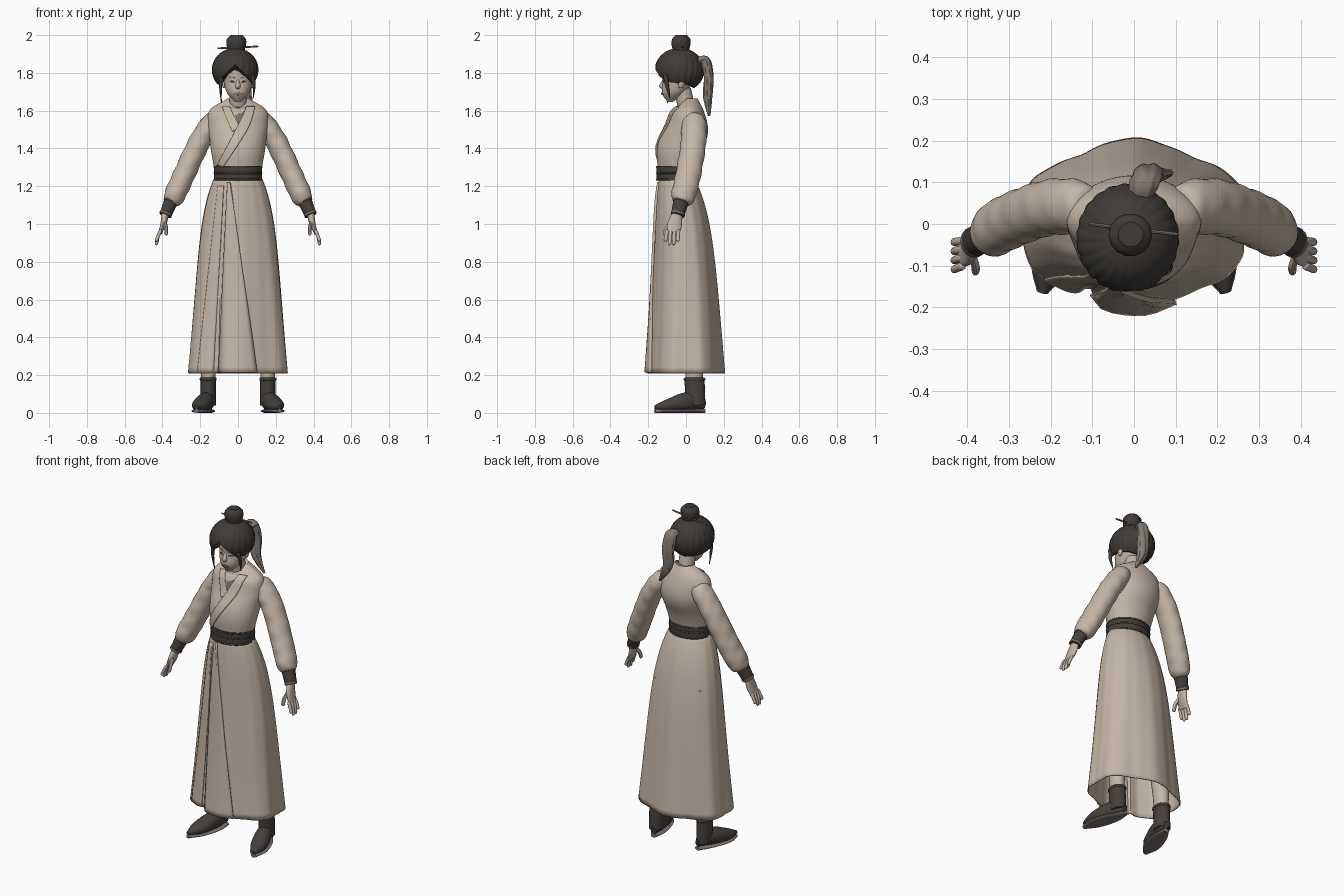
import bpy, bmesh, math
from math import sin, cos, pi, radians, exp
from mathutils import Vector
from mathutils.bvhtree import BVHTree

default_cube = bpy.data.objects.get("Cube")
if default_cube:
    bpy.data.objects.remove(default_cube, do_unlink=True)


def material(name, red, green, blue):
    mat = bpy.data.materials.new(name)
    mat.use_nodes = True
    mat.diffuse_color = (red, green, blue, 1)
    shader = next(node for node in mat.node_tree.nodes if node.type == 'BSDF_PRINCIPLED')
    shader.inputs["Base Color"].default_value = mat.diffuse_color
    return mat


CLOTH = material("beige cloth", .56, .47, .39)
SKIN = material("pale skin", .54, .45, .38)
HAIR = material("dark hair", .05, .044, .038)
TAIL = material("grey brown hair", .23, .2, .175)
LEATHER = material("dark leather", .06, .051, .044)
TRIM = material("grey trim", .2, .175, .155)
LIP = material("lip", .36, .27, .23)
parts = []


def sample(curve, t):
    """Value at t of a function, or of a smooth curve through a list of tuples."""
    if callable(curve):
        return curve(t)
    last = len(curve) - 1
    i = min(int(t * last), last - 1)
    f = t * last - i
    before, start, end, after = curve[max(i - 1, 0)], curve[i], curve[i + 1], curve[min(i + 2, last)]
    return [q + f / 2 * (r - p + f * (2 * p - 5 * q + 4 * r - s + f * (3 * (q - r) + s - p)))
            for p, q, r, s in zip(before, start, end, after)]


def barrel(width, depth, pinch, power=8):
    """Constant section that narrows towards both ends."""
    def size(t):
        k = 1 - pinch * abs(2 * t - 1) ** power
        return width * k, depth * k
    return size


def grid(name, func, columns, rows, mat, wrap=True, caps=True, thick=0, mirror=False):
    """Surface from func(u, v), optionally closed around u."""
    bm = bmesh.new()
    count = columns if wrap else columns + 1
    loops = [[bm.verts.new(func(i / columns, j / rows)) for i in range(count)]
             for j in range(rows + 1)]
    for lower, upper in zip(loops, loops[1:]):
        for i in range(columns):
            k = (i + 1) % count
            bm.faces.new((lower[i], lower[k], upper[k], upper[i]))
    if wrap and caps:
        bm.faces.new(loops[0])
        bm.faces.new(loops[-1])
    bmesh.ops.recalc_face_normals(bm, faces=bm.faces)
    mesh = bpy.data.meshes.new(name)
    bm.to_mesh(mesh)
    bm.free()
    mesh.materials.append(mat)
    part = bpy.data.objects.new(name, mesh)
    bpy.context.collection.objects.link(part)
    if thick:
        solid = part.modifiers.new("thickness", 'SOLIDIFY')
        solid.thickness, solid.offset = thick, 0
    if mirror:
        part.modifiers.new("mirror", 'MIRROR')
    parts.append(part)
    return part


def sweep(name, path, size, mat, sides=20, rows=20, level=False, warp=None, **options):
    """Elliptical section of the given half sizes carried along a path."""
    def func(u, v):
        centre = Vector(sample(path, v))
        width, depth = (max(s, .001) for s in sample(size, v))
        ahead, behind = sample(path, min(v + .01, 1)), sample(path, max(v - .01, 0))
        along = Vector((0, 0, 1)) if level else (Vector(ahead) - Vector(behind)).normalized()
        side = Vector((0, 1, 0)) if abs(along.x) > .9 else Vector((1, 0, 0))
        side = (side - along * side.dot(along)).normalized()
        angle = 2 * pi * u
        point = centre + side * cos(angle) * width + along.cross(side) * sin(angle) * depth
        return warp(point, angle, v) if warp else point
    return grid(name, func, sides, rows, mat, **options)


def drape(name, base, edge, other_edge, mat, lift, columns=8, rows=20, **options):
    """Strip between two (x, z) edges, laid on the front of another part."""
    tree = BVHTree.FromPolygons([v.co for v in base.data.vertices],
                                [p.vertices for p in base.data.polygons])

    def func(u, v):
        start, end = Vector(sample(edge, v)), Vector(sample(other_edge, v))
        x, z = start.lerp(end, u)
        hit = tree.ray_cast(Vector((x, -1, z)), Vector((0, 1, 0)))[0]
        hit = hit or tree.find_nearest(Vector((x, -.1, z)))[0]
        return Vector((x, hit.y - lift / 2, z))
    return grid(name, func, columns, rows, mat, wrap=False, thick=lift, **options)


def ripple(amount, waves, twist):
    """Warp that adds folds running around and along a part."""
    def warp(point, angle, t):
        outward = Vector((cos(angle), sin(angle), 0))
        return point + outward * amount * sin(waves * angle + twist * t)
    return warp


# Skirt: flared from the waist, waved at the hem, one deep front pleat
def skirt_path(t):
    return 0, -.05 * exp(-4 * t), 1.25 - 1.04 * t


def skirt_size(t):
    width = .12 + .08 * (1 - exp(-6 * t)) + .07 * t ** 1.5
    return width, width * .73


def skirt_folds(point, angle, t):
    pleat = exp(-((angle - radians(243)) / radians(5)) ** 2)
    scale = 1 - t * (.04 * cos(6 * angle) + .1 * pleat) + .006 * sin(17 * angle + t)
    return Vector((point.x * scale, point.y * scale, point.z))


skirt = sweep("skirt", skirt_path, skirt_size, CLOTH, sides=96, rows=32, level=True,
              warp=skirt_folds, caps=False, thick=.006)
HEM = .213
drape("skirt_front_panel", skirt, [(-.055, 1.22), (-.1, HEM)], [(-.04, 1.22), (.1, HEM)],
      CLOTH, .016)
drape("skirt_side_panel", skirt, [(-.105, 1.2), (-.215, HEM)], [(-.075, 1.2), (-.13, HEM)],
      CLOTH, .01)


# Bodice with the neckline dipping at the front, and crossed lapels
def neckline(point, angle, t):
    point.z -= max(0, -sin(angle)) * max(0, t - .8) / 4
    return point


bodice = sweep("bodice", [(0, -.05, 1.22), (0, -.04, 1.37), (0, .005, 1.52), (0, .005, 1.665)],
               [(.115, .095), (.125, .1), (.14, .115), (.15, .125), (.16, .11), (.15, .085),
                (.055, .055)], CLOTH, sides=48, rows=36, level=True, warp=neckline)
drape("neck_opening", bodice, [(-.045, 1.615), (0, 1.52)], [(.045, 1.615), (.005, 1.52)], SKIN, .003)
drape("inner_collar", bodice, [(-.012, 1.575), (.004, 1.51)], [(.034, 1.595), (.012, 1.51)],
      TRIM, .005)
drape("under_lapel", bodice, [(-.085, 1.62), (-.03, 1.49)], [(-.045, 1.62), (.01, 1.51)],
      CLOTH, .007)
drape("over_lapel", bodice, [(.045, 1.62), (0, 1.52), (-.11, 1.31)],
      [(.09, 1.62), (.05, 1.5), (-.08, 1.3)], CLOTH, .01)

# Belt with raised cords
sweep("belt", [(0, -.05, 1.23), (0, -.05, 1.307)], lambda t: (.127, .106), LEATHER,
      sides=48, level=True)
for label, z in (("lower", 1.235), ("middle", 1.27), ("upper", 1.3)):
    sweep(f"{label}_belt_cord", [(0, -.05, z - .005), (0, -.05, z + .005)],
          barrel(.13, .109, .03, 2), LEATHER, sides=48, rows=6, level=True)

# Sleeves gathered into cuffs
sweep("sleeves", [(.11, .04, 1.57), (.2, .04, 1.44), (.29, .01, 1.25), (.354, -.025, 1.11)],
      barrel(.058, .067, .4), CLOTH, sides=28, rows=40, warp=ripple(.002, 1, 40), mirror=True)
WRIST, CUFF_END = Vector((.351, -.024, 1.128)), Vector((.386, -.045, 1.045))
sweep("cuffs", [WRIST, CUFF_END], [(.038, .042), (.031, .035)], LEATHER, mirror=True)
for label, place, radius in (("upper", .1, .04), ("lower", .9, .034)):
    sweep(f"{label}_cuff_bands", [WRIST.lerp(CUFF_END, place + end) for end in (-.08, .08)],
          barrel(radius, radius + .004, .05), TRIM, rows=6, mirror=True)

# Hands
sweep("palms", [(.383, -.043, 1.06), (.395, -.06, 1), (.413, -.068, .95)],
      [(.02, .026), (.016, .038), (.009, .034)], SKIN, mirror=True)
for i, finger in enumerate(("index", "middle", "ring", "little")):
    y = -.1 + i * .02
    tip = .885 + .01 * (i - 1.5) ** 2
    sweep(f"{finger}_fingers", [(.408, y, .97), (.423, y * 1.05, .935), (.433, y * 1.1, tip)],
          barrel(.009, .01, .7), SKIN, sides=10, mirror=True)
sweep("thumbs", [(.39, -.07, 1.015), (.38, -.1, .98), (.38, -.115, .94)],
      barrel(.01, .012, .7), SKIN, sides=10, mirror=True)

# Legs, boots and soles
sweep("trousers", [(.1, .01, .95), (.15, .035, .4), (.158, .045, .16)],
      [(.085, .09), (.05, .055), (.036, .045)], CLOTH, mirror=True)
sweep("boot_shafts", [(.158, .045, .185), (.158, .05, .04)], lambda t: (.041, .053), LEATHER,
      mirror=True)
sweep("boot_cuffs", [(.158, .045, .187), (.158, .045, .17)], barrel(.045, .058, .1, 2), LEATHER,
      rows=6, mirror=True)
foot_path = [(.145, .1, .04), (.165, .02, .06), (.2, -.09, .04), (.22, -.165, .03)]
foot_size = [(.015, .02), (.042, .05), (.045, .035), (.01, .01)]
sweep("boot_feet", foot_path, foot_size, LEATHER, mirror=True)
sweep("boot_soles", [(x, y, .01) for x, y, z in foot_path],
      [(width + .003, .01) for width, height in foot_size], TRIM, mirror=True)

# Neck, head and face
sweep("neck", [(0, .01, 1.58), (0, -.02, 1.72)], lambda t: (.045, .046), SKIN, level=True)
head = sweep("head", [(0, -.085, 1.645), (0, -.04, 1.765), (0, -.035, 1.885)],
             [(.015, .012), (.06, .065), (.076, .082), (.078, .086), (.04, .05)],
             SKIN, sides=40, rows=28, level=True)
sweep("nose", [(0, -.115, 1.768), (0, -.126, 1.73), (0, -.12, 1.714)],
      [(.006, .007), (.013, .016), (.008, .008)], SKIN, level=True)
drape("eyes", head, [(.016, 1.752), (.03, 1.759), (.047, 1.754)],
      [(.016, 1.751), (.03, 1.75), (.047, 1.753)], HAIR, .003, mirror=True)
drape("eyebrows", head, [(.014, 1.773), (.032, 1.78), (.052, 1.773)],
      [(.014, 1.769), (.032, 1.776), (.052, 1.772)], TRIM, .003, mirror=True)
drape("lips", head, [(-.022, 1.69), (0, 1.697), (.022, 1.69)],
      [(-.022, 1.689), (0, 1.682), (.022, 1.689)], LIP, .005)
sweep("ears", [(.075, -.028, 1.72), (.08, -.02, 1.77)], barrel(.009, .016, .6, 2), SKIN,
      level=True, mirror=True)


# Swept hair, parted above the forehead and tucked in at the nape
def hair_surface(u, v):
    angle = 2 * pi * u
    turn = abs((angle - pi / 2) % (2 * pi) - pi)
    side = radians(48)
    drop = .03 - .085 * min(1, turn / side) - .035 * max(0, (turn - side) / (pi - side))
    polar = .02 + v * (math.acos(drop / .11) - .02)
    around = sin(polar) * (1 + .014 * sin(22 * angle + 5 * v))
    return Vector((.115 * around * cos(angle) - .015, .123 * around * sin(angle) - .034,
                   1.815 + .11 * cos(polar)))


grid("swept_hair", hair_surface, 120, 24, HAIR, thick=.014)
lock_size = [(.013, .013), (.008, .01), (.002, .002)]
sweep("left_temple_lock", [(.075, -.11, 1.79), (.085, -.1, 1.73), (.08, -.085, 1.665)],
      lock_size, HAIR)
sweep("right_temple_lock", [(-.08, -.115, 1.8), (-.092, -.11, 1.73), (-.088, -.098, 1.64)],
      lock_size, HAIR)

# Top knot and hairpin
sweep("top_knot", [(-.01, -.028, 1.9), (-.008, -.025, 2)],
      [(.06, .06), (.046, .046), (.052, .051), (.05, .049), (.03, .03)], HAIR,
      sides=14, level=True)
sweep("hairpin", [(-.108, 0, 1.93), (.108, -.025, 1.94)], barrel(.005, .005, .3), TRIM, sides=8)

# Ponytail with strand grooves
sweep("ponytail", [(.01, .05, 1.85), (.025, .1, 1.865), (.035, .12, 1.78), (.04, .115, 1.68),
                   (.09, .122, 1.575)],
      [(.02, .018), (.034, .025), (.036, .025), (.03, .023), (.005, .005)],
      TAIL, sides=36, rows=30, warp=ripple(.003, 6, 9))
sweep("ponytail_tie", [(.008, .055, 1.845), (.014, .072, 1.86)], barrel(.027, .023, .2, 2), HAIR)

# Smooth shading with crisp edges
bpy.ops.object.select_all(action='DESELECT')
for part in parts:
    part.select_set(True)
bpy.context.view_layer.objects.active = parts[0]
bpy.ops.object.shade_smooth_by_angle(angle=radians(40))
